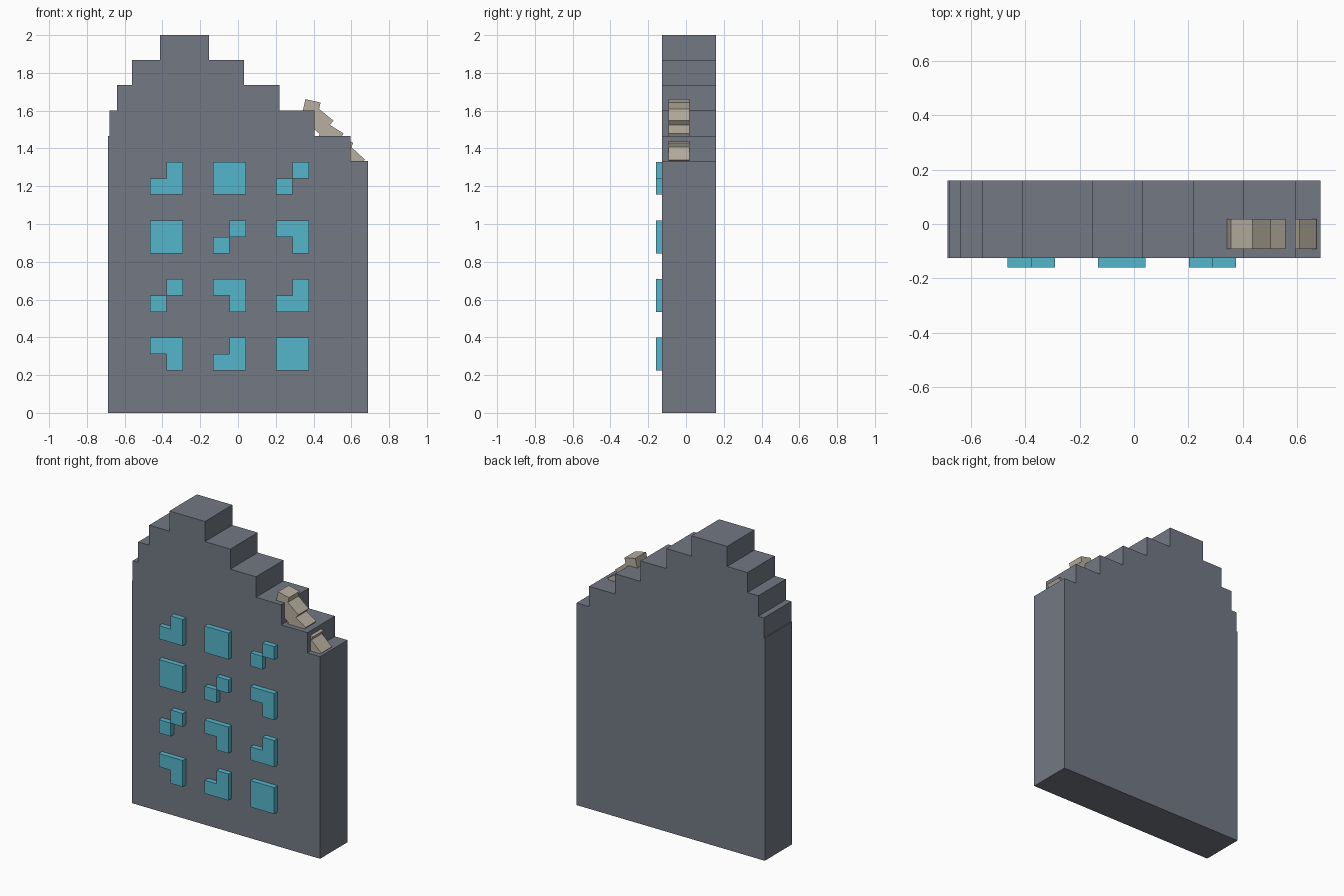
import bpy
import bmesh
from mathutils import Vector

cube = bpy.data.objects.get("Cube")
if cube:
    bpy.data.objects.remove(cube, do_unlink=True)


def material(name, rgb):
    mat = bpy.data.materials.new(name)
    mat.use_nodes = True
    colour = (*rgb, 1.0)
    mat.diffuse_color = colour
    mat.node_tree.nodes["Principled BSDF"].inputs["Base Color"].default_value = colour
    return mat


slate = material("slate grey", (0.17, 0.19, 0.23))
teal = material("window teal", (0.09, 0.47, 0.60))
sand = material("rubble beige", (0.48, 0.43, 0.35))


def prism(name, outlines, y_front, y_back, mat):
    """Extrude one or more x-z outlines from front to back."""
    bm = bmesh.new()
    for outline in outlines:
        face = bm.faces.new([bm.verts.new((x, y_front, z)) for x, z in outline])
        ext = bmesh.ops.extrude_face_region(bm, geom=[face], use_keep_orig=True)
        moved = [g for g in ext["geom"] if isinstance(g, bmesh.types.BMVert)]
        bmesh.ops.translate(bm, verts=moved, vec=(0, y_back - y_front, 0))
    bmesh.ops.recalc_face_normals(bm, faces=bm.faces)
    mesh = bpy.data.meshes.new(name)
    bm.to_mesh(mesh)
    bm.free()
    mesh.materials.append(mat)
    obj = bpy.data.objects.new(name, mesh)
    bpy.context.collection.objects.link(obj)
    return obj


# Stepped wall: each tier is (left x, right x, top z)
tiers = [(-0.687, 0.687, 1.333), (-0.687, 0.595, 1.467), (-0.68, 0.405, 1.60),
         (-0.64, 0.22, 1.735), (-0.56, 0.032, 1.867), (-0.412, -0.153, 2.0)]
left, right = [], []
base = 0.0
for x_left, x_right, top in tiers:
    left += [(x_left, base), (x_left, top)]
    right += [(x_right, base), (x_right, top)]
    base = top
# the two lowest left tiers share one straight edge
del left[1:3]
prism("stepped_wall", [left + right[::-1]], -0.126, 0.16, slate)

# Window shapes on a two by two grid of panes
full = [[(0, 0), (2, 0), (2, 2), (0, 2)]]
diagonal = [[(0, 0), (1, 0), (1, 1), (0, 1)], [(1, 1), (2, 1), (2, 2), (1, 2)]]
no_top_left = [[(0, 0), (2, 0), (2, 2), (1, 2), (1, 1), (0, 1)]]
no_low_left = [[(1, 0), (2, 0), (2, 2), (0, 2), (0, 1), (1, 1)]]
rows = [[no_low_left, no_top_left, full],
        [diagonal, no_low_left, no_top_left],
        [full, diagonal, no_low_left],
        [no_top_left, full, diagonal]]
pane = 0.0872
for r, row in enumerate(rows):
    for c, shape in enumerate(row):
        x0, z0 = -0.466 + 0.334 * c, 0.225 + 0.31 * r
        outlines = [[(x0 + pane * u, z0 + pane * v) for u, v in o] for o in shape]
        prism(f"window_{r + 1}_{c + 1}", outlines, -0.16, -0.124, teal)


# Rubble blocks tumbling down the right steps: upper edge ends and thickness
def rubble(name, p, q, thickness):
    p, q = Vector(p), Vector(q)
    d = (q - p).normalized()
    down = Vector((d.y, -d.x)) * thickness
    prism(name, [[p, q, q + down, p + down]], -0.093, 0.018, sand)


blocks = [((0.357, 1.661), (0.437, 1.643), 0.08),
          ((0.41, 1.625), (0.505, 1.547), 0.10),
          ((0.47, 1.535), (0.559, 1.479), 0.08),
          ((0.56, 1.455), (0.61, 1.429), 0.05),
          ((0.60, 1.407), (0.673, 1.34), 0.08)]
for i, (p, q, t) in enumerate(blocks):
    rubble(f"rubble_block_{i + 1}", p, q, t)
